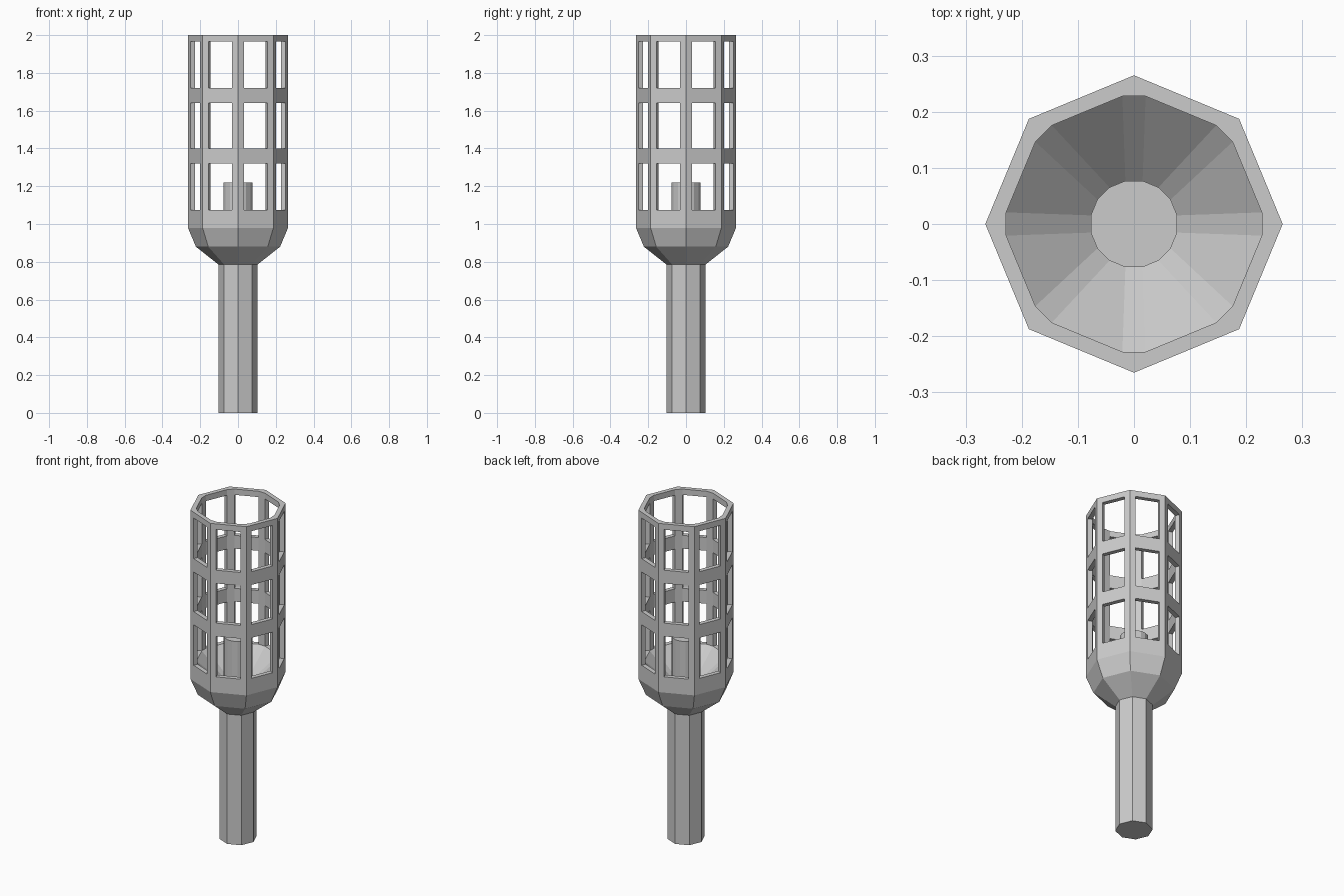
import bpy, bmesh
from math import cos, sin, pi
from mathutils import Vector

if "Cube" in bpy.data.objects:
    bpy.data.objects.remove(bpy.data.objects["Cube"])

R = 0.265                       # octagon corner radius
A_OUT = R * cos(pi / 8)         # outer face distance
A_IN = A_OUT - 0.0265           # inner face distance
HALF_WIN = 0.068                # half window width
WINDOWS = [(1.075, 1.32), (1.40, 1.64), (1.72, 1.965)]
SILL, TOP = 1.075, 2.0


def finish(bm, name):
    bmesh.ops.remove_doubles(bm, verts=bm.verts, dist=1e-5)
    bmesh.ops.recalc_face_normals(bm, faces=bm.faces)
    me = bpy.data.meshes.new(name)
    bm.to_mesh(me)
    bm.free()
    ob = bpy.data.objects.new(name, me)
    bpy.context.collection.objects.link(ob)
    return ob


def polar(r, a, z=0.0):
    return Vector((r * cos(a), r * sin(a), z))


def on_face(k, dist, u):
    """Point on octagon side k, u along the side."""
    a = (k + 0.5) * pi / 4
    return polar(dist, a) + u * Vector((-sin(a), cos(a), 0))


def prism(name, sides, r, z0, z1, turn=0.0):
    bm = bmesh.new()
    rings = [[bm.verts.new(polar(r, turn + 2 * pi * i / sides, z)) for i in range(sides)]
             for z in (z0, z1)]
    for i in range(sides):
        j = (i + 1) % sides
        bm.faces.new((rings[0][i], rings[0][j], rings[1][j], rings[1][i]))
    for ring in rings:
        bm.faces.new(ring)
    return finish(bm, name)


# Cage and cup, one octagon side at a time
bm = bmesh.new()


def strip(p, q, z0, z1, s0=1.0, s1=1.0):
    pts = [(p, z0, s0), (q, z0, s0), (q, z1, s1), (p, z1, s1)]
    bm.faces.new([bm.verts.new((v.x * s, v.y * s, z)) for v, z, s in pts])


def flat(points, z):
    bm.faces.new([bm.verts.new((v.x, v.y, z)) for v in points])


levels = [SILL] + [z for w in WINDOWS for z in w][1:] + [TOP]
for k in range(8):
    o0, o1 = on_face(k, A_OUT, -HALF_WIN), on_face(k, A_OUT, HALF_WIN)
    i0, i1 = on_face(k, A_IN, -HALF_WIN), on_face(k, A_IN, HALF_WIN)
    o2, i2 = on_face(k + 1, A_OUT, -HALF_WIN), on_face(k + 1, A_IN, -HALF_WIN)
    corner = polar(R, (k + 1) * pi / 4)

    # Posts, with window jambs or rails between them
    for n, (z0, z1) in enumerate(zip(levels, levels[1:])):
        for p, q in ((o1, corner), (corner, o2), (i1, i2)):
            strip(p, q, z0, z1)
        pairs = ((o0, i0), (o1, i1)) if n % 2 == 0 else ((o0, o1), (i0, i1))
        for p, q in pairs:
            strip(p, q, z0, z1)

    # Window sills and heads, then the top rim
    for z in levels:
        flat((o0, o1, i1, i0), z)
    flat((o1, corner, o2, i2, i1), TOP)

    # Outside of the cup, tapering to the handle
    for p, q in ((o0, o1), (o1, corner), (corner, o2)):
        strip(p, q, 0.98, SILL)
        strip(p, q, 0.88, 0.98, 0.223 / R, 1)
        strip(p, q, 0.785, 0.88, 0.103 / R, 0.223 / R)

    # Funnel floor inside the cup
    ring = [polar(0.0785, (k + 0.25 + 0.5 * t) * pi / 4, 0.94) for t in range(3)]
    for p, q, a, b in ((i0, i1, ring[0], ring[1]), (i1, i2, ring[1], ring[2])):
        bm.faces.new([bm.verts.new(c) for c in
                      ((p.x, p.y, SILL), (q.x, q.y, SILL), b, a)])
finish(bm, "cage_and_cup")

# Handle and the short post standing in the cup
prism("handle", 8, 0.103, 0.0, 0.785)
prism("centre_post", 16, 0.0785, 0.92, 1.22, pi / 16)
